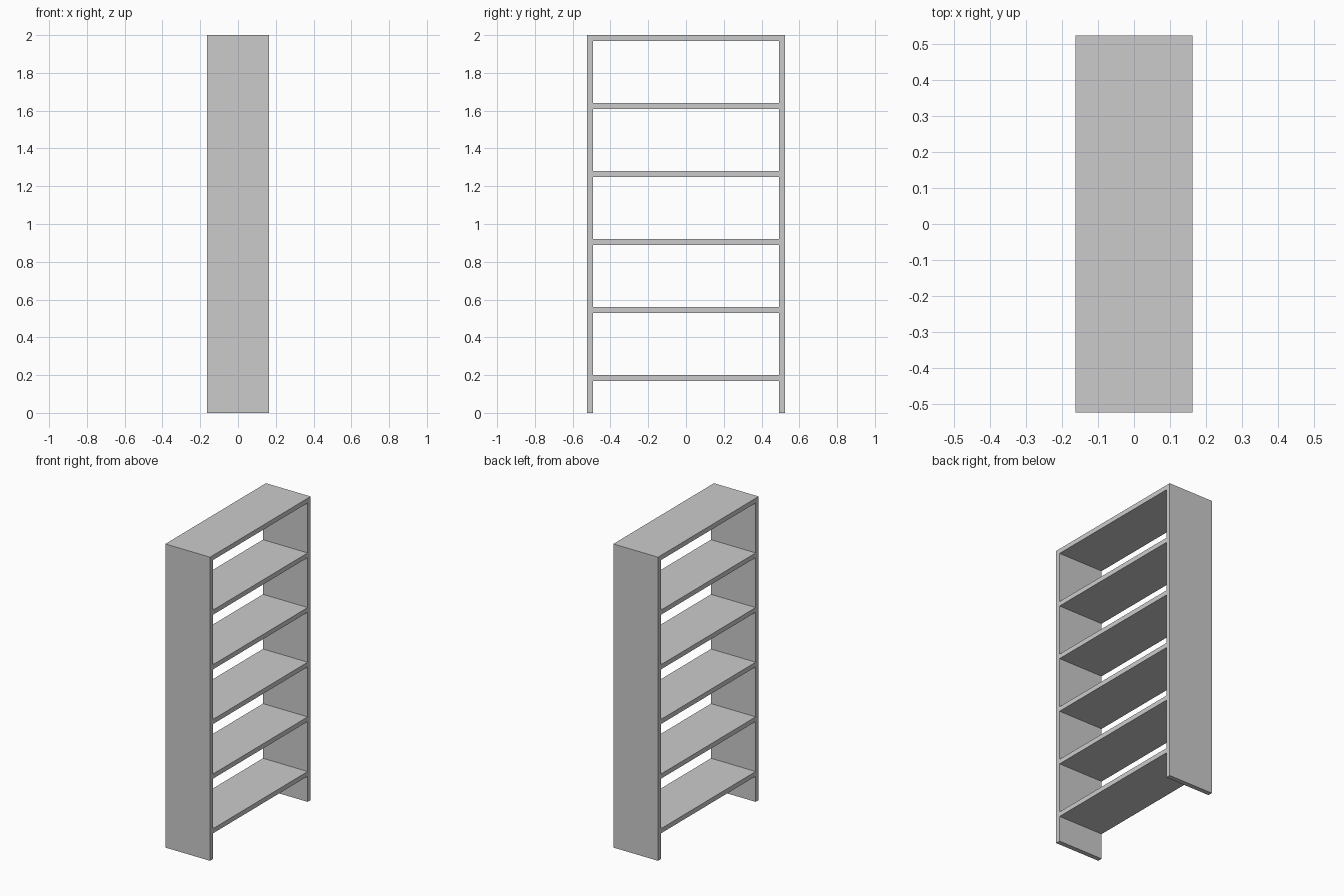
import bpy, bmesh

if "Cube" in bpy.data.objects:
    bpy.data.objects.remove(bpy.data.objects["Cube"])

HALF_D, HALF_W, H, T = 0.163, 0.5235, 2.0, 0.031
INNER = HALF_W - T


def extrude_profile(name, profile):
    """Make a solid from a (y, z) outline, running the full depth along x."""
    bm = bmesh.new()
    face = bm.faces.new([bm.verts.new((-HALF_D, y, z)) for y, z in profile])
    result = bmesh.ops.extrude_face_region(bm, geom=[face])
    moved = [v for v in result["geom"] if isinstance(v, bmesh.types.BMVert)]
    bmesh.ops.translate(bm, verts=moved, vec=(2 * HALF_D, 0, 0))
    bmesh.ops.recalc_face_normals(bm, faces=bm.faces)
    mesh = bpy.data.meshes.new(name)
    bm.to_mesh(mesh)
    bm.free()
    obj = bpy.data.objects.new(name, mesh)
    bpy.context.collection.objects.link(obj)
    return obj


# Carcass: both side panels and the top board in one piece
extrude_profile("carcass", [
    (-HALF_W, 0), (-INNER, 0), (-INNER, H - T), (INNER, H - T),
    (INNER, 0), (HALF_W, 0), (HALF_W, H), (-HALF_W, H)])

# Five evenly spaced shelves between the sides
for i in range(5):
    top = 0.2 + 0.36 * i
    extrude_profile(f"shelf_{i + 1}", [
        (-INNER, top - T), (INNER, top - T), (INNER, top), (-INNER, top)])
